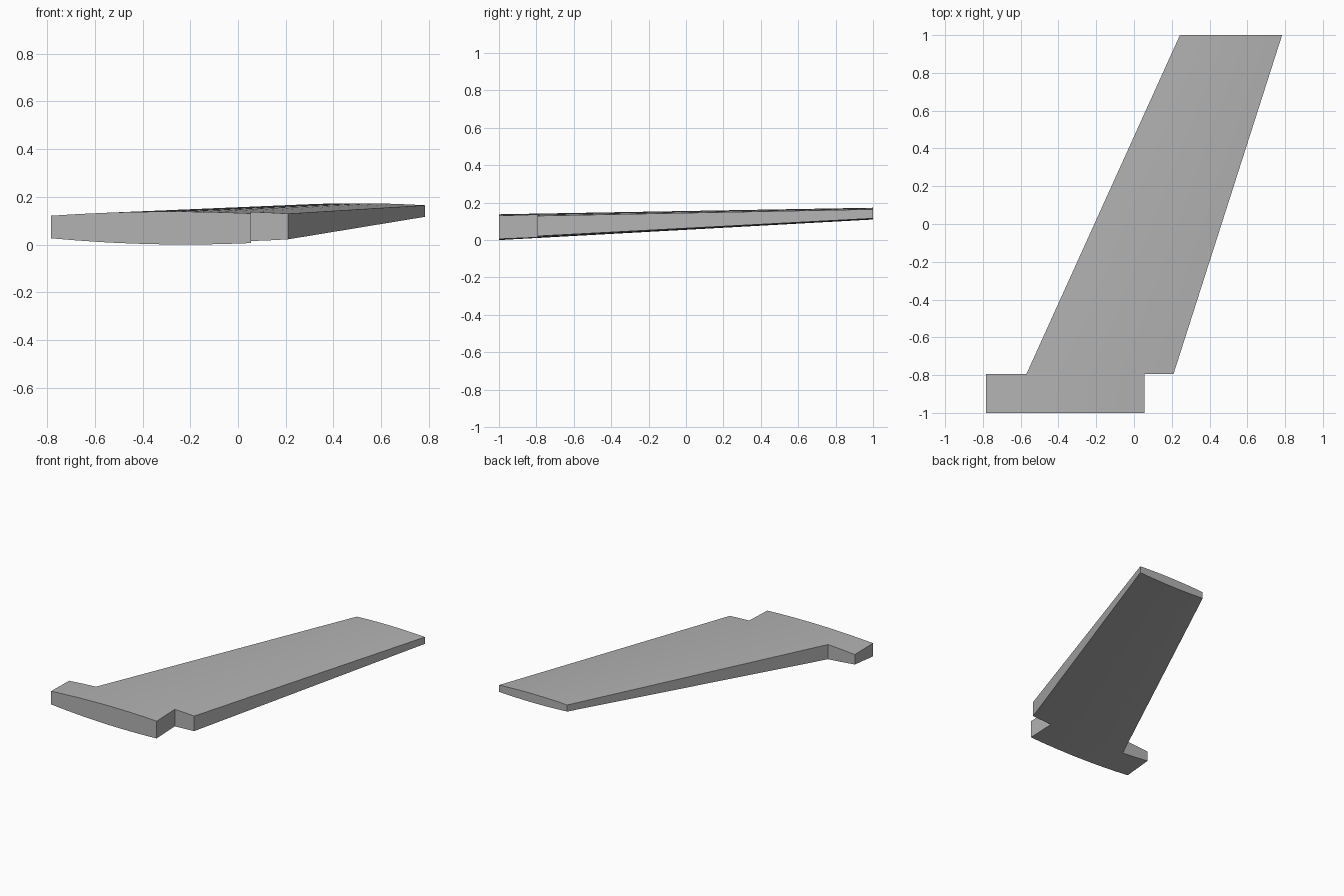
import bpy, bmesh, math

cube = bpy.data.objects.get("Cube")
if cube:
    bpy.data.objects.remove(cube, do_unlink=True)

# Plain grey finish
grey = bpy.data.materials.new("light_grey")
grey.use_nodes = True
colour = (0.45, 0.45, 0.45, 1)
grey.diffuse_color = colour
grey.node_tree.nodes["Principled BSDF"].inputs["Base Color"].default_value = colour

# Plan: a swept, tapered panel with a shorter root tab offset forward
ROOT, STEP, TIP = -1.0, -0.795, 1.0
TAB_FRONT, TAB_REAR = -0.784, 0.055
LEAD, TRAIL = (-0.57, 0.243), (0.209, 0.784)   # x at step, x at tip
COLUMNS, ROWS = 12, 8


def lerp(a, b, t):
    return a + (b - a) * t


def skin_height(x, y, upper):
    """Gently cambered skin, thinning towards the tip."""
    span = (y - STEP) / (TIP - STEP)
    front, rear = lerp(*LEAD, span), lerp(*TRAIL, span)
    u = (x - front) / (rear - front)
    s = (y - ROOT) / (TIP - ROOT)
    if upper:
        return lerp(0.138, 0.173, s) - lerp(0.045, 0.03, s) * (u - 0.47) ** 2
    return lerp(0.0, 0.11, s) + lerp(0.053, 0.03, s) * (u - 0.55) ** 2


# Columns shared by tab and panel, so the step joins cleanly
shared = [lerp(LEAD[0], TAB_REAR, i / COLUMNS) for i in range(COLUMNS + 1)]
tab_x = [TAB_FRONT, lerp(TAB_FRONT, LEAD[0], 0.5)] + shared
panel_x = shared + [lerp(TAB_REAR, TRAIL[0], 0.5), TRAIL[0]]

bm = bmesh.new()
points = {}


def corner(x, y, upper):
    key = (round(x, 4), round(y, 4), upper)
    if key not in points:
        points[key] = bm.verts.new((x, y, skin_height(x, y, upper)))
    return points[key]


def add_skin(rows):
    for a, b in zip(rows, rows[1:]):
        for i in range(len(a) - 1):
            ring = [a[i], a[i + 1], b[i + 1], b[i]]
            bm.faces.new([corner(x, y, True) for x, y in ring])
            bm.faces.new([corner(x, y, False) for x, y in reversed(ring)])


# Root tab skins
add_skin([[(x, y) for x in tab_x] for y in (ROOT, STEP)])

# Swept panel skins
panel_rows = []
for r in range(ROWS + 1):
    s = r / ROWS
    front, rear = lerp(*LEAD, s), lerp(*TRAIL, s)
    panel_rows.append([
        (lerp(front, rear, (x - LEAD[0]) / (TRAIL[0] - LEAD[0])), lerp(STEP, TIP, s))
        for x in panel_x])
add_skin(panel_rows)

# Upright walls around the whole outline
partner = {points[k]: points[(k[0], k[1], False)] for k in points if k[2]}
for edge in [e for e in bm.edges if e.is_boundary and e.verts[0] in partner]:
    a, b = edge.verts
    bm.faces.new([a, b, partner[b], partner[a]])
bmesh.ops.recalc_face_normals(bm, faces=bm.faces)

mesh = bpy.data.meshes.new("wing_panel")
bm.to_mesh(mesh)
bm.free()
mesh.materials.append(grey)
wing = bpy.data.objects.new("wing_panel", mesh)
bpy.context.collection.objects.link(wing)

bpy.context.view_layer.objects.active = wing
wing.select_set(True)
bpy.ops.object.shade_smooth_by_angle(angle=math.radians(30))
